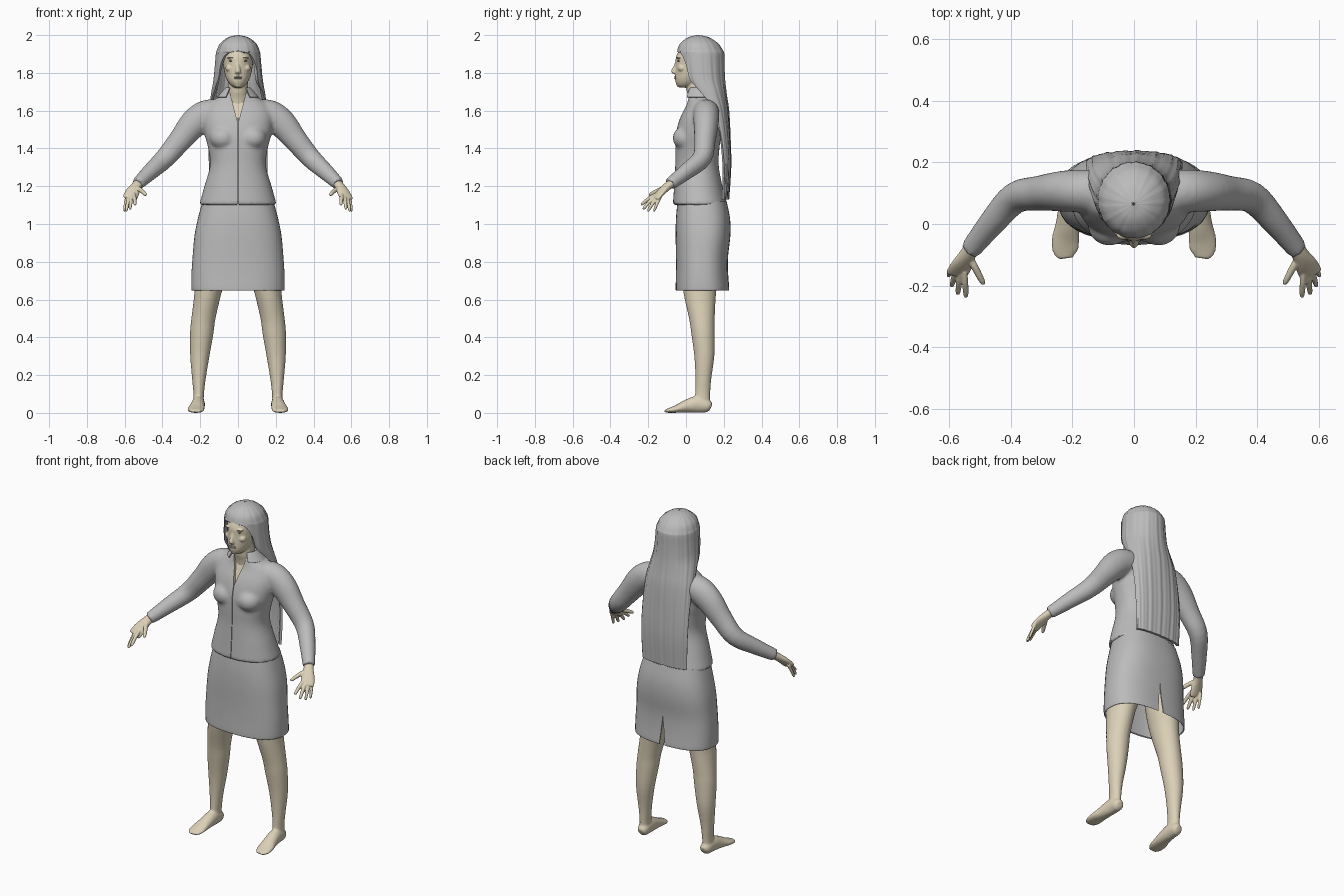
import bpy, bmesh, math
from mathutils import Vector, Matrix

if "Cube" in bpy.data.objects:
    bpy.data.objects.remove(bpy.data.objects["Cube"])


def material(name, rgb):
    m = bpy.data.materials.new(name)
    m.use_nodes = True
    m.diffuse_color = (*rgb, 1)
    m.node_tree.nodes["Principled BSDF"].inputs["Base Color"].default_value = (*rgb, 1)
    return m


grey = material("soft_grey", (0.5, 0.5, 0.5))
skin = material("skin", (0.72, 0.64, 0.48))
dark = material("eye_grey", (0.22, 0.21, 0.2))
lip = material("lip_grey", (0.48, 0.43, 0.4))


def finish(name, bm, mat, angle=50):
    bmesh.ops.remove_doubles(bm, verts=bm.verts, dist=0.0002)
    bmesh.ops.recalc_face_normals(bm, faces=bm.faces)
    me = bpy.data.meshes.new(name)
    bm.to_mesh(me)
    bm.free()
    me.materials.append(mat)
    me.shade_smooth()
    me.set_sharp_from_angle(angle=math.radians(angle))
    ob = bpy.data.objects.new(name, me)
    bpy.context.collection.objects.link(ob)
    return ob


def resample(stations, k):
    """Smooth curve through all stations."""
    st = [stations[0]] + list(stations) + [stations[-1]]
    out = []
    for i in range(len(st) - 3):
        for j in range(k):
            t = j / k
            out.append([0.5 * (2 * b + (c - a) * t + (2 * a - 5 * b + 4 * c - d) * t * t
                               + (3 * b - a - 3 * c + d) * t ** 3)
                        for a, b, c, d in zip(*st[i:i + 4])])
    return out + [list(stations[-1])]


def loft(name, stations, mat, n=28, k=4, up=None, face=-1, power=2, ripple=0):
    """Stations: x, y, z, half width, half depth and, for open shells, half gap in degrees.
    Sections lie flat, or across the path when an up axis is given."""
    pts = resample(stations, k)
    is_open = len(pts[0]) == 6
    bm = bmesh.new()
    rings = []
    for i, p in enumerate(pts):
        side, depth = Vector((1, 0, 0)), Vector((0, face, 0))
        if up:
            t = Vector(pts[min(i + 1, len(pts) - 1)][:3]) - Vector(pts[max(i - 1, 0)][:3])
            side = Vector(up).cross(t).normalized()
            depth = t.cross(side).normalized()
        gap = math.radians(max(p[5], 0)) if is_open else 0
        ring = []
        for j in range(n + is_open):
            a = gap + (2 * math.pi - 2 * gap) * j / n
            s, c = math.sin(a), math.cos(a)
            f = (abs(s) ** power + abs(c) ** power) ** (-1 / power)
            w = ripple * (math.sin(a * 17) + math.sin(a * 29))
            ring.append(bm.verts.new(Vector(p[:3]) + side * s * (f * p[3] + w)
                                     + depth * c * (f * p[4] + w)))
        rings.append(ring)
    for a, b in zip(rings, rings[1:]):
        for j in range(n):
            m = (j + 1) % len(a)
            bm.faces.new((a[j], a[m], b[m], b[j]))
    if not is_open:
        bm.faces.new(rings[0])
        bm.faces.new(rings[-1])
    return finish(name, bm, mat)


def ball(name, centre, size, mat):
    bm = bmesh.new()
    bmesh.ops.create_uvsphere(bm, u_segments=20, v_segments=12, radius=1,
                              matrix=Matrix.Translation(centre) @ Matrix.Diagonal((*size, 1)))
    return finish(name, bm, mat)


def prism(name, outline, mat):
    """Cutter: x-z outline with a front y far ahead and a given back y per point."""
    bm = bmesh.new()
    front = [bm.verts.new((x, -0.3, z)) for x, z, y in outline]
    back = [bm.verts.new((x, y, z)) for x, z, y in outline]
    bm.faces.new(front)
    bm.faces.new(back)
    for i in range(len(front)):
        j = (i + 1) % len(front)
        bm.faces.new((front[i], front[j], back[j], back[i]))
    ob = finish(name, bm, mat)
    ob.hide_render = True
    return ob


def bake(ob, helpers=(), angle=50):
    me = bpy.data.meshes.new_from_object(ob.evaluated_get(bpy.context.evaluated_depsgraph_get()))
    ob.modifiers.clear()
    ob.data = me
    me.shade_smooth()
    me.set_sharp_from_angle(angle=math.radians(angle))
    for h in helpers:
        bpy.data.objects.remove(h)


def fuse(name, parts, mat, voxel, smooth):
    """Blend overlapping parts into one skin."""
    bm = bmesh.new()
    for p in parts:
        bm.from_mesh(p.data)
        bpy.data.objects.remove(p)
    ob = finish(name, bm, mat)
    r = ob.modifiers.new("blend", "REMESH")
    r.mode, r.voxel_size = "VOXEL", voxel
    s = ob.modifiers.new("relax", "SMOOTH")
    s.factor, s.iterations = 0.5, smooth
    bake(ob)
    if not ob.data.materials:
        ob.data.materials.append(mat)
    return ob


def thicken(ob, amount):
    m = ob.modifiers.new("thickness", "SOLIDIFY")
    m.thickness, m.offset = amount, -1
    bake(ob)


# Jacket: torso, bust and sleeves blended together
parts = [loft("torso", [(0, .075, 1.1, .206, .145), (0, .065, 1.2, .178, .128),
                        (0, .058, 1.31, .148, .115), (0, .06, 1.4, .158, .117),
                        (0, .067, 1.48, .178, .12), (0, .078, 1.56, .185, .11),
                        (0, .092, 1.63, .165, .09), (0, .09, 1.665, .115, .08),
                        (0, .08, 1.7, .068, .066)], grey, n=40, power=2.2)]
for s in (-1, 1):
    parts.append(ball("bust", (s * .08, -.005, 1.455), (.07, .066, .062), grey))
    parts.append(loft("sleeve", [(s * .09, .1, 1.59, .07, .075), (s * .17, .107, 1.578, .078, .07),
                                 (s * .235, .106, 1.53, .076, .066), (s * .305, .1, 1.445, .063, .057),
                                 (s * .385, .085, 1.35, .054, .051), (s * .46, .005, 1.28, .045, .043),
                                 (s * .532, -.085, 1.212, .034, .034)], grey, up=(0, 1, 0)))
jacket = fuse("jacket", parts, grey, .009, 8)

# Neck opening and front seam
opening = prism("neck_cutter", [(-.055, 1.74, .06), (.055, 1.74, .06), (.002, 1.54, -.02),
                                (-.002, 1.54, -.02)], skin)
seam = prism("seam_cutter", [(-.0015, 1.56, 0), (.0015, 1.56, 0), (.0015, 1.11, 0),
                             (.02, 1.08, 0), (-.02, 1.08, 0), (-.0015, 1.11, 0)], grey)
for cutter in (seam, opening):
    m = jacket.modifiers.new("cut", "BOOLEAN")
    m.operation, m.solver, m.object = "DIFFERENCE", "EXACT", cutter
    m.material_mode = "TRANSFER"
bake(jacket, (opening, seam), 40)

# Collar
collar = loft("collar", [(0, .072, 1.722, .066, .064, 42), (0, .074, 1.705, .082, .076, 38),
                         (0, .078, 1.672, .11, .092, 36)], grey)
thicken(collar, .006)

# Skirt with a slit at the back
skirt = loft("skirt", [(0, .085, 1.12, .188, .13, 0), (0, .09, 1.03, .212, .143, 0),
                       (0, .09, .94, .23, .145, 0), (0, .085, .83, .24, .138, 0),
                       (0, .085, .74, .246, .138, 2), (0, .087, .66, .247, .142, 4),
                       (0, .087, .648, .243, .14, 4)], grey, n=48, face=1, power=2.5)
thicken(skirt, .006)

# Legs with feet, and hands
for s, label in ((1, "left"), (-1, "right")):
    leg = loft("leg", [(s * .115, .085, .95, .1, .11), (s * .14, .078, .75, .085, .1),
                       (s * .158, .073, .64, .072, .087), (s * .183, .084, .5, .064, .068),
                       (s * .192, .09, .42, .062, .062), (s * .202, .097, .3, .051, .053),
                       (s * .207, .092, .18, .036, .042), (s * .208, .088, .1, .028, .04),
                       (s * .21, .085, .03, .028, .04)], skin)
    foot = loft("foot", [(s * .208, .133, .03, .018, .018), (s * .208, .115, .036, .031, .034),
                         (s * .21, .06, .045, .035, .045), (s * .215, 0, .034, .039, .034),
                         (s * .222, -.05, .021, .045, .021), (s * .223, -.088, .013, .042, .013),
                         (s * .22, -.112, .009, .024, .008)], skin, up=(0, 0, 1))
    fuse(label + "_leg", [leg, foot], skin, .006, 5)

    wrist = Vector((.525, -.075, 1.217))
    palm = loft("palm", [(s * .522, -.07, 1.22, .026, .022), (s * .54, -.1, 1.198, .028, .021),
                         (s * .557, -.13, 1.17, .036, .018), (s * .572, -.157, 1.14, .038, .014),
                         (s * .576, -.165, 1.132, .033, .009)], skin, up=(.3, -.6, 1))
    hand = [palm]
    for base, tip, r in (((.549, -.175, 1.148), (.545, -.238, 1.1), .0095),
                         ((.565, -.17, 1.139), (.572, -.228, 1.077), .0095),
                         ((.58, -.158, 1.133), (.592, -.203, 1.066), .009),
                         ((.592, -.142, 1.131), (.602, -.17, 1.066), .008),
                         ((.53, -.115, 1.19), (.487, -.196, 1.152), .011)):
        a, b = Vector(base), Vector(tip)
        line = []
        for t, f in ((-.35, 1), (.2, 1.1), (.65, 1), (.92, .8), (1, .35)):
            p = a.lerp(b, t)
            line.append((s * p.x, p.y, p.z + .012 * t * (1 - t), r * f, r * f))
        hand.append(loft("finger", line, skin, n=12, up=(1, 0, 0)))
    fuse(label + "_hand", hand, skin, .0035, 3)

# Head: skull, neck and nose blended together
head = [loft("skull", [(0, -.006, 1.722, .018, .025), (0, .003, 1.735, .038, .051),
                       (0, .016, 1.757, .055, .073), (0, .032, 1.79, .069, .09),
                       (0, .05, 1.84, .078, .106), (0, .062, 1.885, .082, .115),
                       (0, .07, 1.925, .078, .103), (0, .07, 1.96, .055, .075),
                       (0, .07, 1.975, .02, .03)], skin),
        loft("neck", [(0, .085, 1.58, .07, .06), (0, .075, 1.66, .062, .06),
                      (0, .063, 1.71, .055, .06), (0, .06, 1.79, .052, .058)], skin),
        loft("nose", [(0, -.04, 1.87, .009, .011), (0, -.05, 1.84, .01, .014),
                      (0, -.06, 1.812, .014, .018), (0, -.058, 1.8, .016, .016),
                      (0, -.05, 1.793, .01, .01)], skin),
        ball("chin", (0, -.034, 1.737, ), (.02, .016, .014), skin)]
for s in (-1, 1):
    head.append(ball("brow", (s * .032, -.036, 1.88), (.026, .015, .007), skin))
    head.append(ball("cheek", (s * .042, -.022, 1.825), (.025, .022, .02), skin))
fuse("head", head, skin, .004, 3)

# Face details
for s, label in ((1, "left"), (-1, "right")):
    ball(label + "_eye", (s * .033, -.038, 1.863), (.014, .009, .005), dark)
    ball(label + "_eyebrow", (s * .034, -.044, 1.881), (.018, .006, .0025), dark)
for z, h in ((1.779, .004), (1.771, .005)):
    ball("lips", (0, -.052, z), (.022, .011, h), lip)

# Long hair: a cap over the head narrowing to a flat fall down the back
hair = loft("hair", [(0, .065, 2, .004, .004, 0), (0, .067, 1.988, .052, .055, 0),
                     (0, .07, 1.955, .095, .1, 0), (0, .075, 1.918, .112, .12, 0),
                     (0, .078, 1.9, .117, .123, 32), (0, .08, 1.84, .122, .122, 50),
                     (0, .09, 1.76, .13, .116, 55), (0, .12, 1.69, .142, .094, 68),
                     (0, .155, 1.6, .152, .072, 84), (0, .188, 1.45, .155, .047, 90),
                     (0, .202, 1.3, .154, .036, 90), (0, .2, 1.13, .148, .027, 90)],
            grey, n=72, ripple=.0011)
thicken(hair, .014)
